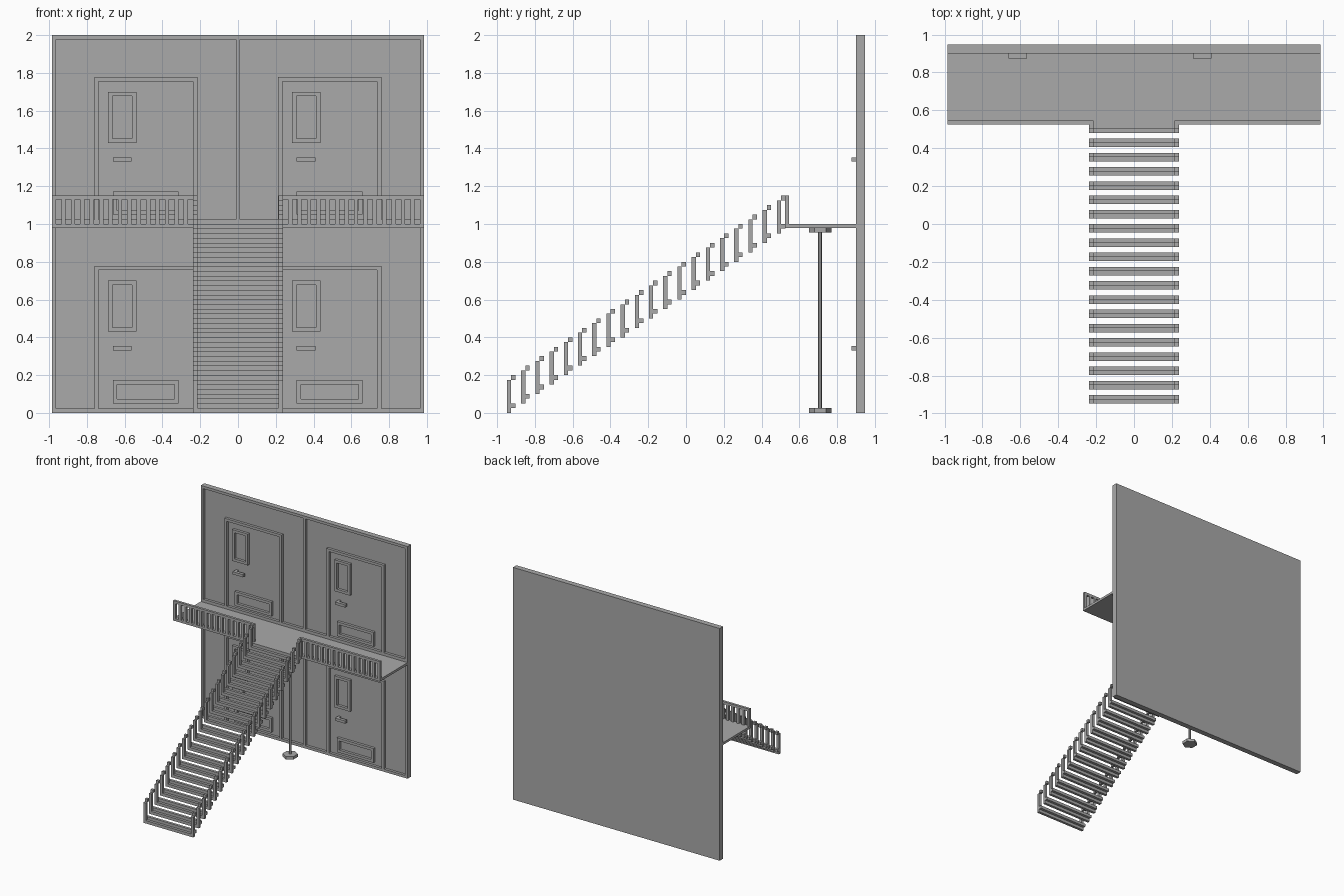
import bpy
import bmesh
from mathutils import Matrix, Vector

cube = bpy.data.objects.get("Cube")
if cube:
    bpy.data.objects.remove(cube, do_unlink=True)

grey = bpy.data.materials.new("plain_grey")
grey.use_nodes = True
colour = (0.4, 0.4, 0.4, 1)
grey.diffuse_color = colour
grey.node_tree.nodes["Principled BSDF"].inputs["Base Color"].default_value = colour

T = 0.0225                  # thickness of trim, bars and boards
HALF_W = 0.985              # half the facade width
BACK, FACE = 0.948, 0.901   # rear of wall, front of trim
PANEL = FACE + T            # recessed wall surface
EDGE = 0.525                # front edge of landing
GATE = 0.215                # inner half width of the stairs


def add_box(bm, x, y, z):
    """Add a box from (min, max) pairs."""
    size = Vector((x[1] - x[0], y[1] - y[0], z[1] - z[0]))
    mid = Vector((sum(x) / 2, sum(y) / 2, sum(z) / 2))
    bmesh.ops.create_cube(bm, size=1, matrix=Matrix.Translation(mid) @ Matrix.Diagonal(size).to_4x4())


def add_frame(bm, x, z, bottom=True):
    """Add a raised rectangular trim on the wall."""
    y = (FACE, PANEL)
    side = (z[0] + T if bottom else z[0], z[1] - T)
    add_box(bm, x, y, (z[1] - T, z[1]))
    if bottom:
        add_box(bm, x, y, (z[0], z[0] + T))
    add_box(bm, (x[0], x[0] + T), y, side)
    add_box(bm, (x[1] - T, x[1]), y, side)


def finish(name, bm):
    mesh = bpy.data.meshes.new(name)
    bm.to_mesh(mesh)
    bm.free()
    mesh.materials.append(grey)
    obj = bpy.data.objects.new(name, mesh)
    bpy.context.collection.objects.link(obj)
    return obj


# Wall slab
bm = bmesh.new()
add_box(bm, (-HALF_W, HALF_W), (PANEL, BACK), (0, 2))
finish("wall", bm)

# Border, centre post and floor line trim
bm = bmesh.new()
add_frame(bm, (-HALF_W, HALF_W), (0, 2))
for low, high in ((T, 0.98), (1.025, 2 - T)):
    add_box(bm, (-T / 2, T / 2), (FACE, PANEL), (low, high))
add_box(bm, (-HALF_W + T, HALF_W - T), (FACE, PANEL), (0.98, 1.025))
finish("wall_trim", bm)

# Four identical doors
for floor, z in (("lower", 0), ("upper", 1.0)):
    for side, x in (("right", 0), ("left", 0.974)):
        def span(a, b, o):
            return (a + o, b + o)
        bm = bmesh.new()
        add_frame(bm, span(-0.761, -0.215, x), span(T, 0.778, z), bottom=False)
        finish(f"{floor}_{side}_door_frame", bm)
        bm = bmesh.new()
        add_frame(bm, span(-0.687, -0.538, x), span(0.43, 0.7, z))
        finish(f"{floor}_{side}_door_window", bm)
        bm = bmesh.new()
        add_frame(bm, span(-0.663, -0.314, x), span(0.05, 0.173, z))
        finish(f"{floor}_{side}_door_panel", bm)
        # Lever handle on a short stem
        bm = bmesh.new()
        add_box(bm, span(-0.663, -0.565, x), (FACE - 0.026, FACE), span(0.33, 0.353, z))
        add_box(bm, span(-0.663, -0.64, x), (FACE, PANEL), span(0.33, 0.353, z))
        finish(f"{floor}_{side}_door_handle", bm)

# Landing
bm = bmesh.new()
add_box(bm, (-HALF_W, HALF_W), (EDGE, FACE), (0.98, 1.0))
finish("landing", bm)

# Landing railings: top rail and evenly spaced balusters
for side, sign in (("right", -1), ("left", 1)):
    bm = bmesh.new()
    y = (EDGE, EDGE + 0.021)
    add_box(bm, sorted((sign * GATE, sign * HALF_W)), y, (1.13, 1.152))
    count = 16
    pitch = (HALF_W - GATE - T) / (count - 1)
    for i in range(count):
        a = sign * (GATE + i * pitch)
        add_box(bm, sorted((a, a + sign * T)), y, (0.98, 1.13))
    finish(f"{side}_landing_railing", bm)

# Stairs: each step is two stacked bars with a post and stepped handrail per side
steps, rise, run = 20, 0.05, 0.0752
outer = GATE + T
treads, rails = bmesh.new(), bmesh.new()
for i in range(steps):
    y, z = -BACK + i * run, i * rise
    front, rear = (y, y + T), (y + T, y + 2 * T)
    add_box(treads, (-outer, outer), front, (z, z + 0.025))
    add_box(treads, (-outer, outer), rear, (z + 0.025, z + 0.05))
    for x in ((-outer, -GATE), (GATE, outer)):
        add_box(rails, x, front, (z + 0.025, z + 0.175))
        add_box(rails, x, rear, (z + 0.175, z + 0.2))
finish("stair_treads", treads)
finish("stair_handrails", rails)

# Hexagonal support column with foot and head plates
bm = bmesh.new()
for radius, low, high in ((0.06, 0, 0.025), (0.011, 0.025, 0.955), (0.06, 0.955, 0.98)):
    place = Matrix.Translation((0, 0.71, (low + high) / 2))
    bmesh.ops.create_cone(bm, cap_ends=True, segments=6, radius1=radius, radius2=radius,
                          depth=high - low, matrix=place)
finish("support_column", bm)
